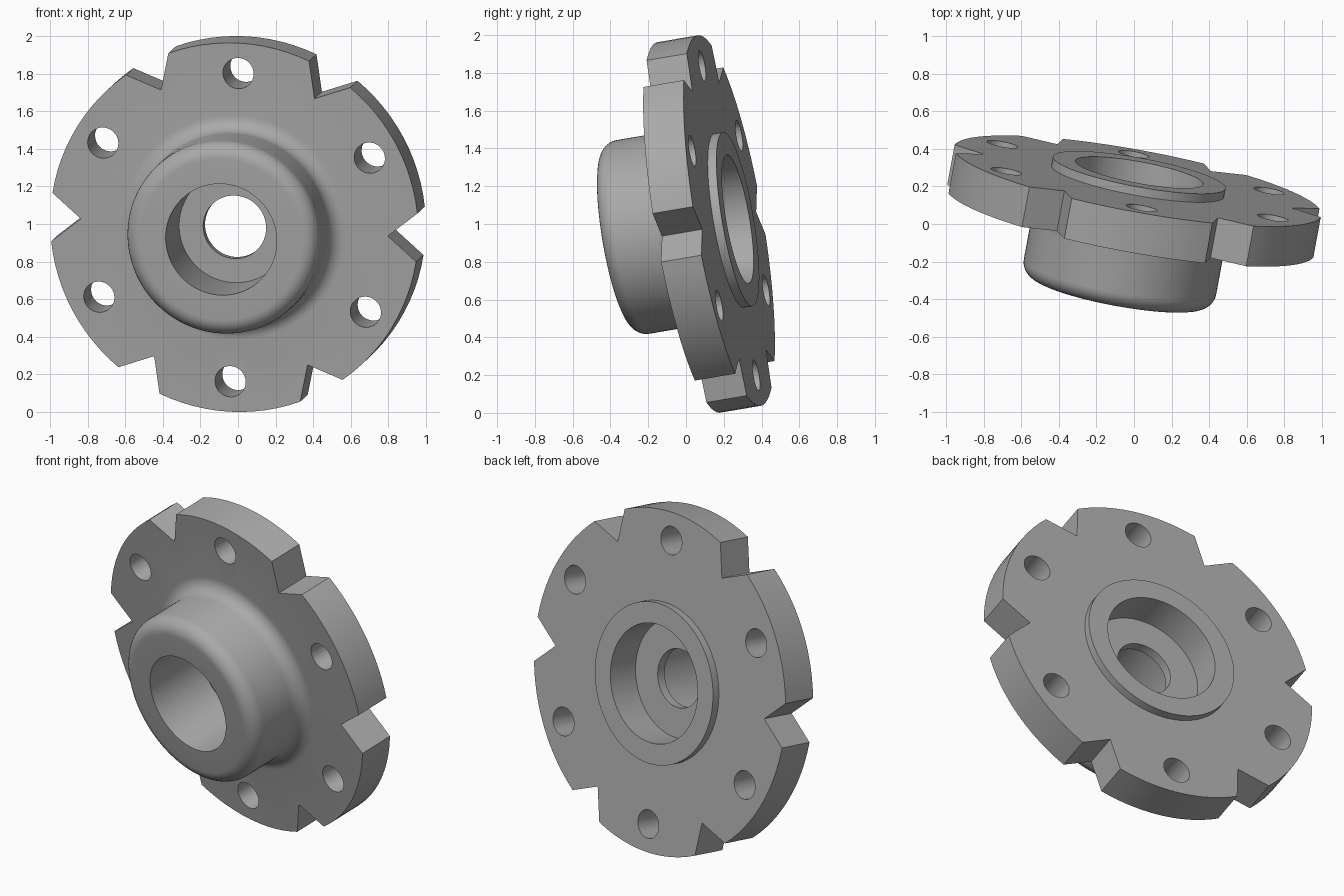
import bpy, bmesh
from math import sin, cos, pi, radians
from mathutils import Matrix, Vector

cube = bpy.data.objects.get("Cube")
if cube:
    bpy.data.objects.remove(cube, do_unlink=True)

SEGMENTS = 96
PLATE_R, HALF = 0.995, 0.11          # plate radius and half thickness
HUB_R, HUB_TOP, FILLET = 0.52, 0.50, 0.085
RING_R, RING_BACK = 0.467, -0.157


def material(name, value):
    mat = bpy.data.materials.new(name)
    mat.use_nodes = True
    colour = (value, value, value, 1)
    mat.diffuse_color = colour
    mat.node_tree.nodes["Principled BSDF"].inputs["Base Color"].default_value = colour
    return mat


def make_object(name, bm):
    bmesh.ops.recalc_face_normals(bm, faces=bm.faces)
    mesh = bpy.data.meshes.new(name)
    bm.to_mesh(mesh)
    bm.free()
    ob = bpy.data.objects.new(name, mesh)
    bpy.context.collection.objects.link(ob)
    return ob


def arc(r, z, radius, start, end, steps=8):
    angles = [radians(start + (end - start) * i / steps) for i in range(steps + 1)]
    return [(r + radius * cos(a), z + radius * sin(a)) for a in angles]


# Flange body: one closed section of plate, hub, stepped bore and rear ring
section = [(0.30, HUB_TOP)]
section += arc(HUB_R - FILLET, HUB_TOP - FILLET, FILLET, 90, 0)
section += arc(HUB_R + FILLET, HALF + FILLET, FILLET, 180, 270)
section += [(PLATE_R, HALF), (PLATE_R, -HALF),
            (RING_R, -HALF), (RING_R, RING_BACK),
            (0.345, RING_BACK), (0.345, 0.045),
            (0.17, 0.045), (0.17, 0.10), (0.30, 0.10)]
bm = bmesh.new()
verts = [bm.verts.new((r, 0, z)) for r, z in section]
edges = [bm.edges.new((a, b)) for a, b in zip(verts, verts[1:] + verts[:1])]
bmesh.ops.spin(bm, geom=verts + edges, cent=(0, 0, 0), axis=(0, 0, 1),
               angle=2 * pi, steps=SEGMENTS, use_duplicate=False)
bmesh.ops.remove_doubles(bm, verts=bm.verts, dist=1e-5)
flange = make_object("flange", bm)
flange.data.materials.append(material("grey metal", 0.4))

# Cutters: six bolt holes and six V notches between them
bm = bmesh.new()
for i in range(6):
    turn = Matrix.Rotation(i * pi / 3, 4, 'Z')
    bmesh.ops.create_cone(bm, cap_ends=True, segments=32, radius1=0.083,
                          radius2=0.083, depth=0.4,
                          matrix=turn @ Matrix.Translation((0, 0.832, 0)))
    wedge = [(0.83, 0), (1.13, -0.25), (1.13, 0.25)]
    face = bm.faces.new([bm.verts.new(turn @ Vector((x, y, -0.2))) for x, y in wedge])
    top = bmesh.ops.extrude_face_region(bm, geom=[face])["geom"]
    bmesh.ops.translate(bm, vec=(0, 0, 0.4),
                        verts=[v for v in top if isinstance(v, bmesh.types.BMVert)])
cutter = make_object("notch_and_hole_cutter", bm)
cutter.hide_render = True

cut = flange.modifiers.new("cut", 'BOOLEAN')
cut.operation = 'DIFFERENCE'
cut.solver = 'EXACT'
cut.object = cutter
bpy.context.view_layer.objects.active = flange
flange.select_set(True)
cutter.select_set(False)
bpy.ops.object.modifier_apply(modifier=cut.name)
bpy.data.objects.remove(cutter, do_unlink=True)
bpy.ops.object.shade_smooth_by_angle(angle=radians(30))

# Tilt the axis forward, left and slightly down
axis = Vector((-0.179, -0.97, -0.165)).normalized()
up = Vector((0.024, -0.18, 0.983))
up = (up - axis * up.dot(axis)).normalized()
side = up.cross(axis)
pose = Matrix((side, up, axis)).transposed().to_4x4()
flange.matrix_world = Matrix.Translation((0, 0.122, 1.0)) @ pose
